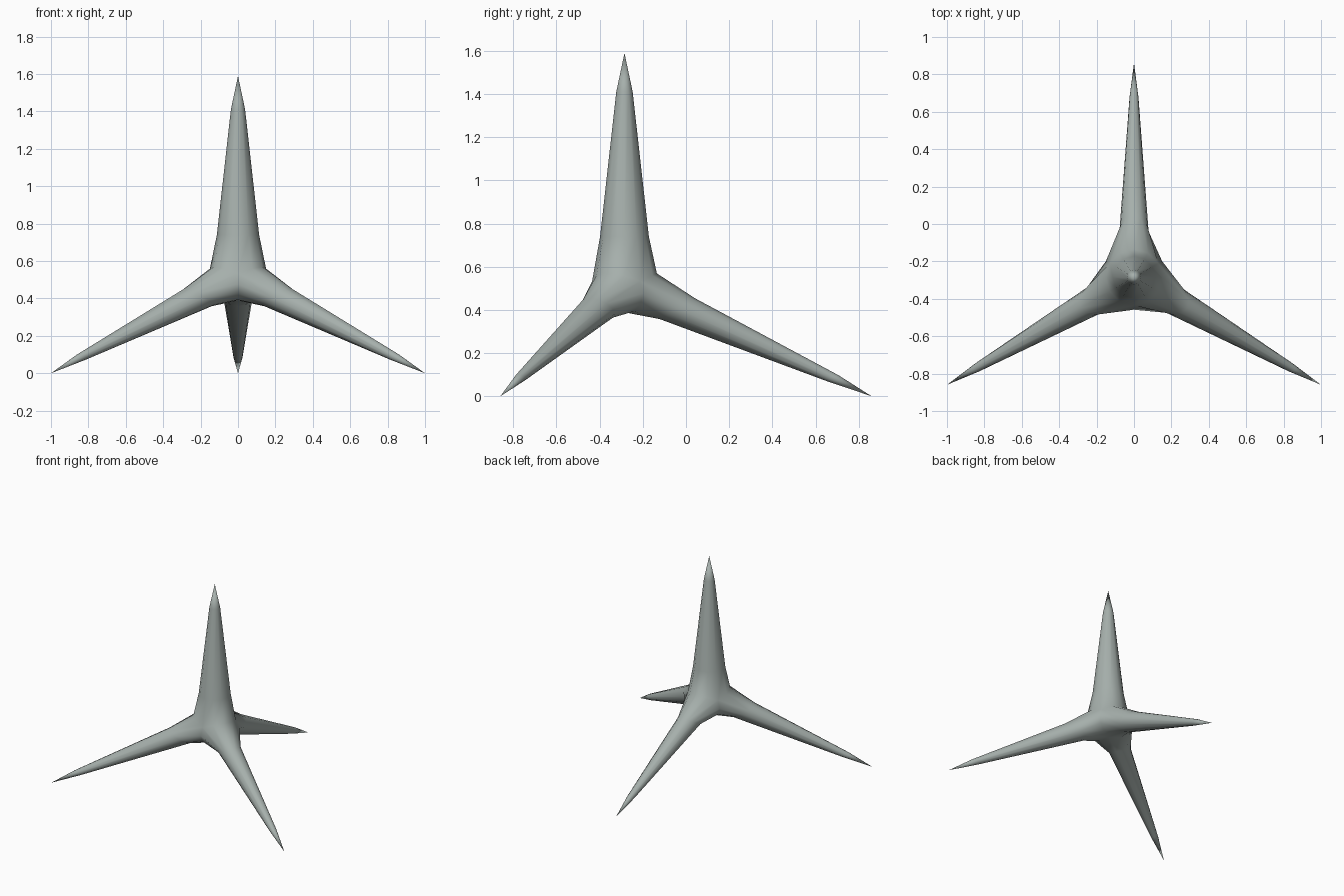
import bpy, bmesh, math
from mathutils import Vector

if "Cube" in bpy.data.objects:
    bpy.data.objects.remove(bpy.data.objects["Cube"])

SIDES = 12
HUB_R = 0.15
HUB = Vector((0, -0.285, 0.53))
UP = Vector((0, 0, 1))

mat = bpy.data.materials.new("grey green metal")
mat.diffuse_color = (0.38, 0.43, 0.41, 1)
mat.use_nodes = True
mat.node_tree.nodes["Principled BSDF"].inputs["Base Color"].default_value = mat.diffuse_color

# Spike tips, and the matching regular four-way directions used for the hub seams
tips = [Vector((0, -0.285, 1.59)), Vector((0, 0.86, 0)),
        Vector((-1, -0.86, 0)), Vector((1, -0.86, 0))]
ideal = [UP.copy()]
for deg in (90, 210, 330):
    a = math.radians(deg)
    ideal.append(Vector((math.cos(a) * 0.9428, math.sin(a) * 0.9428, -1 / 3)))


def basis(d, toward):
    e1 = (toward - d * toward.dot(d)).normalized()
    return e1, d.cross(e1)


bm = bmesh.new()


def spike(i):
    d0 = ideal[i]
    ref = ideal[1] if i == 0 else UP
    d = (tips[i] - HUB).normalized()
    a1, a2 = basis(d0, ref)
    b1, b2 = basis(d, ref)
    # distance, radius, slant along the axis, drop across the axis
    if i == 0:
        rows = [(0.21, 0.113, 0, 0), (0.88, 0.038, 0, 0)]
    else:
        rows = [(0.275, 0.078, 0.055, -0.01), (1.06, 0.024, 0.02, 0)]
    angles = [2 * math.pi * k / SIDES for k in range(SIDES)]
    # Seam ring, on the planes halfway to the neighbouring spikes
    seam = []
    for a in angles:
        p = (a1 * math.cos(a) + a2 * math.sin(a)) * HUB_R
        t = max(p.dot(o) / (1 - d0.dot(o)) for o in ideal if o is not d0)
        p = p + d0 * t
        p.z = p.z * 0.68 - 0.033
        seam.append(bm.verts.new(HUB + p))
    rings = [seam]
    for dist, r, slant, drop in rows:
        rings.append([bm.verts.new(HUB + d * (dist + slant * math.cos(a))
                                   + b1 * (r * math.cos(a) + drop)
                                   + b2 * (r * math.sin(a))) for a in angles])
    tip = bm.verts.new(tips[i])
    for k in range(SIDES):
        n = (k + 1) % SIDES
        for lo, hi in zip(rings, rings[1:]):
            bm.faces.new((lo[k], lo[n], hi[n], hi[k]))
        bm.faces.new((rings[-1][k], rings[-1][n], tip))


for i in range(4):
    spike(i)

# Weld the four spikes into one skin
bmesh.ops.remove_doubles(bm, verts=bm.verts, dist=0.002)
bmesh.ops.recalc_face_normals(bm, faces=bm.faces)
for f in bm.faces:
    f.smooth = True
mesh = bpy.data.meshes.new("four_pointed_spike")
bm.to_mesh(mesh)
bm.free()
mesh.materials.append(mat)
obj = bpy.data.objects.new("four_pointed_spike", mesh)
bpy.context.collection.objects.link(obj)
